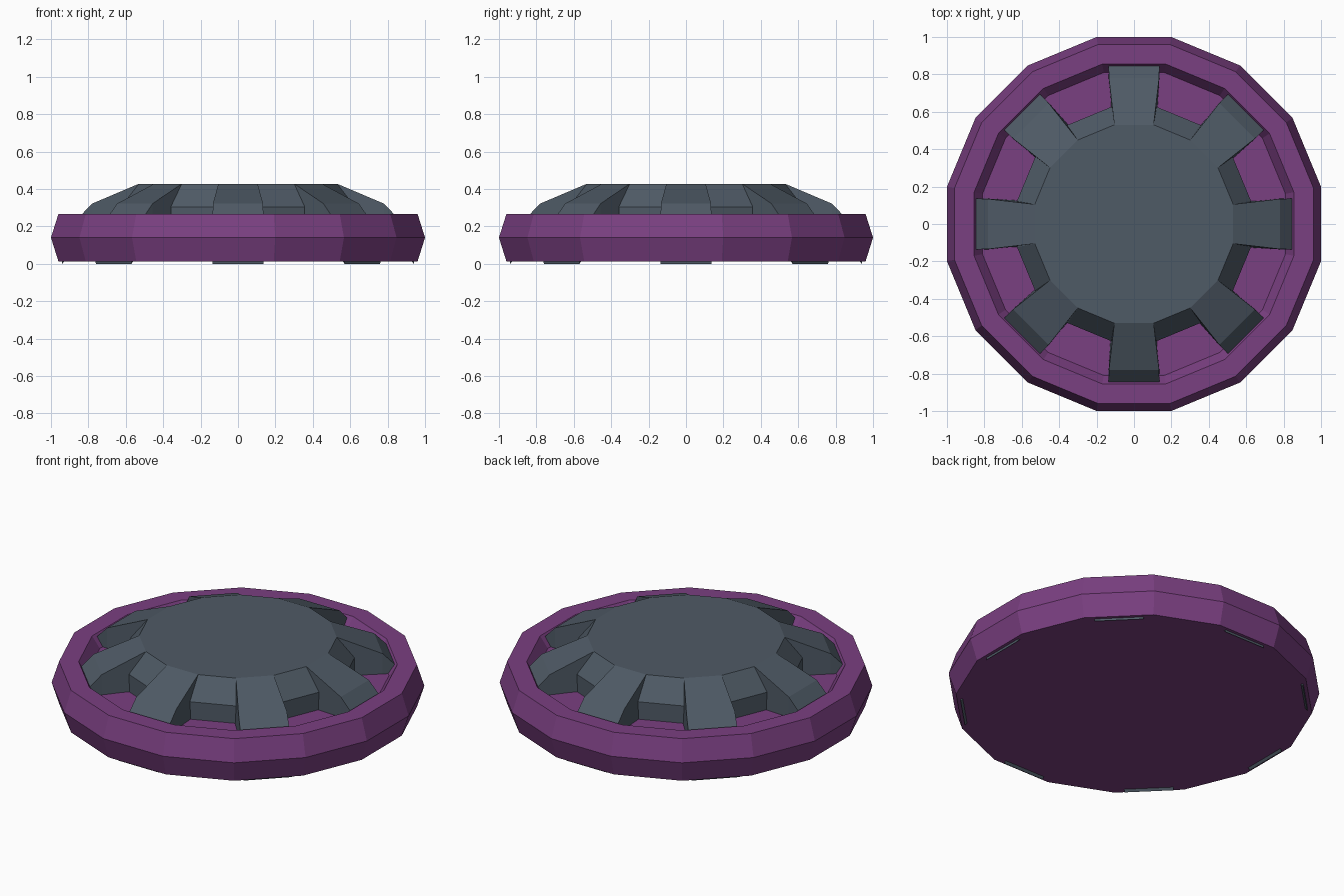
import bpy, bmesh, math
from mathutils import Matrix

if "Cube" in bpy.data.objects:
    bpy.data.objects.remove(bpy.data.objects["Cube"])


def material(name, rgb):
    m = bpy.data.materials.new(name)
    m.diffuse_color = (*rgb, 1)
    m.use_nodes = True
    m.node_tree.nodes["Principled BSDF"].inputs["Base Color"].default_value = m.diffuse_color
    return m


purple = material("purple", (0.195, 0.05, 0.22))
slate = material("slate grey", (0.078, 0.103, 0.132))


def finish(bm, name, mat):
    bmesh.ops.recalc_face_normals(bm, faces=bm.faces)
    me = bpy.data.meshes.new(name)
    bm.to_mesh(me)
    bm.free()
    me.materials.append(mat)
    ob = bpy.data.objects.new(name, me)
    bpy.context.collection.objects.link(ob)
    return ob


def lathe(name, profile, mat, n=16):
    """Closed n-sided turned solid; radii are measured to the flats."""
    bm = bmesh.new()
    rings = []
    for r, z in profile:
        c = r / math.cos(math.pi / n)
        rings.append([bm.verts.new((c * math.cos((i + 0.5) * math.tau / n),
                                    c * math.sin((i + 0.5) * math.tau / n), z))
                      for i in range(n)])
    for a, b in zip(rings, rings[1:]):
        for i in range(n):
            j = (i + 1) % n
            bm.faces.new((a[i], a[j], b[j], b[i]))
    bm.faces.new(rings[0])
    bm.faces.new(rings[-1])
    return finish(bm, name, mat)


# Outer ring with a recessed floor
lathe("outer_ring", [(0.96, 0.013), (1.0, 0.14), (0.96, 0.267),
                     (0.855, 0.267), (0.81, 0.2)], purple)

# Raised central hub with chamfered edge
lathe("hub", [(0.625, 0.15), (0.625, 0.305), (0.53, 0.428)], slate)

# Eight arms: top radius, top z, top half width, bottom radius, bottom z, bottom half width
stations = [(0.30, 0.40, 0.06, 0.30, 0.10, 0.08),
            (0.53, 0.428, 0.105, 0.53, 0.10, 0.122),
            (0.78, 0.322, 0.134, 0.78, 0.06, 0.137),
            (0.925, 0.172, 0.138, 0.92, 0.022, 0.135),
            (0.955, 0.14, 0.138, 0.94, 0.0, 0.135)]
for k in range(8):
    bm = bmesh.new()
    secs = [[bm.verts.new(p) for p in ((rt, -wt, zt), (rt, wt, zt),
                                       (rb, wb, zb), (rb, -wb, zb))]
            for rt, zt, wt, rb, zb, wb in stations]
    for a, b in zip(secs, secs[1:]):
        for i in range(4):
            j = (i + 1) % 4
            bm.faces.new((a[i], a[j], b[j], b[i]))
    bm.faces.new(secs[0])
    bm.faces.new(secs[-1])
    bm.transform(Matrix.Rotation(k * math.tau / 8, 4, 'Z'))
    finish(bm, f"arm_{k + 1}", slate)
